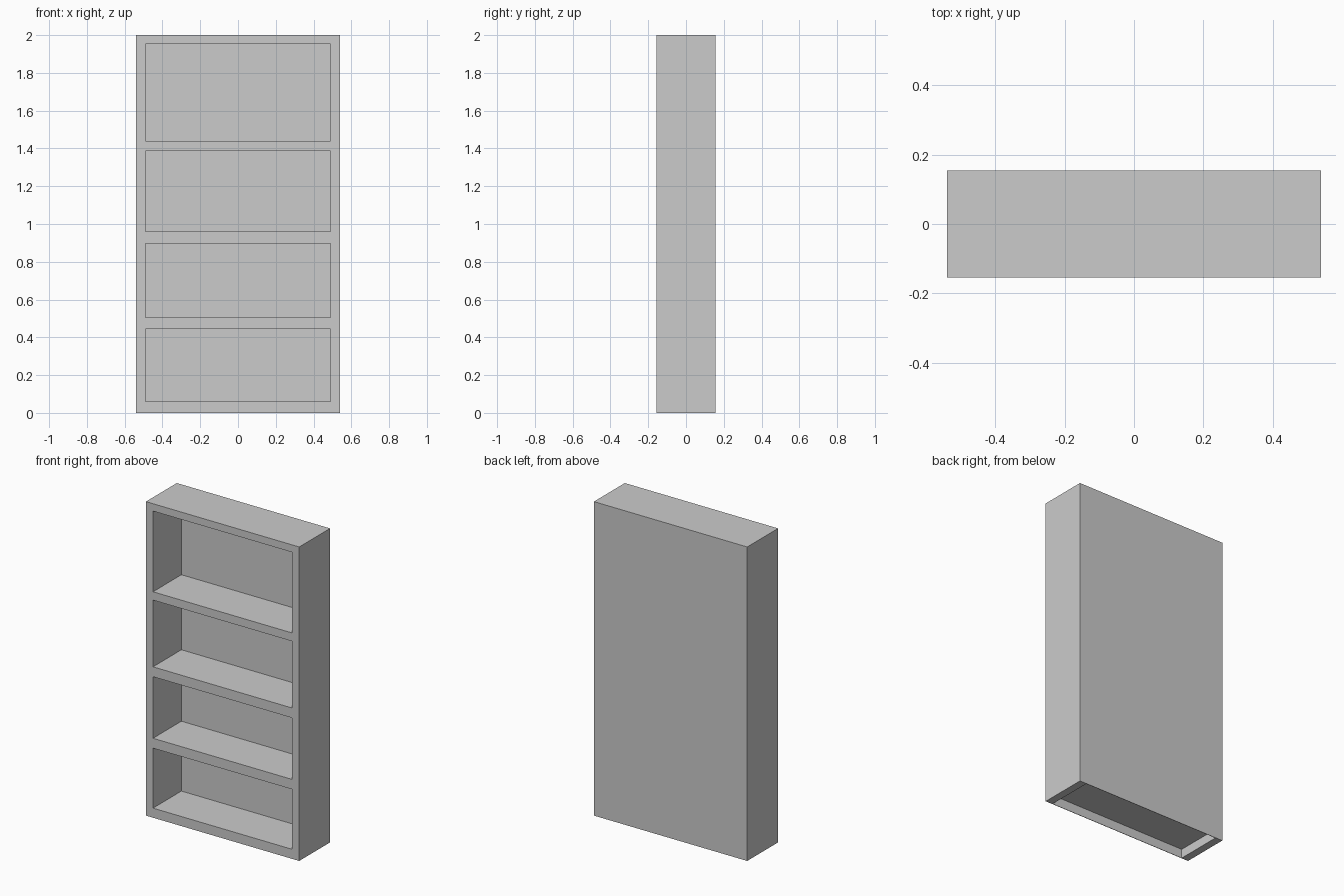
import bpy, bmesh
from mathutils import Matrix, Vector

if "Cube" in bpy.data.objects:
    bpy.data.objects.remove(bpy.data.objects["Cube"])


def add_box(bm, lo, hi):
    lo, hi = Vector(lo), Vector(hi)
    size = hi - lo
    m = Matrix.Translation((lo + hi) / 2) @ Matrix.Diagonal((*size, 1))
    bmesh.ops.create_cube(bm, size=1, matrix=m)


def make_object(name, boxes):
    bm = bmesh.new()
    for lo, hi in boxes:
        add_box(bm, lo, hi)
    mesh = bpy.data.meshes.new(name)
    bm.to_mesh(mesh)
    bm.free()
    obj = bpy.data.objects.new(name, mesh)
    bpy.context.collection.objects.link(obj)
    return obj


W, D, H = 0.54, 0.155, 2.0     # half width, half depth, height
IN, BACK = 0.49, 0.13          # inner half width, inner back plane
SKIN = 0.003                   # thin walls around the hollow underside

# Bookcase body
bookcase = make_object("bookcase_carcass", [((-W, -D, 0), (W, D, H))])

# Four shelf bays (floor, ceiling), open to the front
bays = [(0.061, 0.443), (0.506, 0.898), (0.961, 1.386), (1.439, 1.953)]
cuts = [((-IN, -D - 0.1, z0), (IN, BACK, z1)) for z0, z1 in bays]

# Hollow underside below the lowest shelf
cuts.append(((-IN, -D + SKIN, -0.1), (IN, D - SKIN, bays[0][0] - SKIN)))
cutter = make_object("bay_cutter", cuts)
cutter.hide_render = True

# Carve the bays, then discard the cutter
mod = bookcase.modifiers.new("bays", 'BOOLEAN')
mod.operation = 'DIFFERENCE'
mod.solver = 'EXACT'
mod.object = cutter
bpy.context.view_layer.objects.active = bookcase
bookcase.select_set(True)
bpy.ops.object.modifier_apply(modifier=mod.name)
bpy.data.objects.remove(cutter, do_unlink=True)
